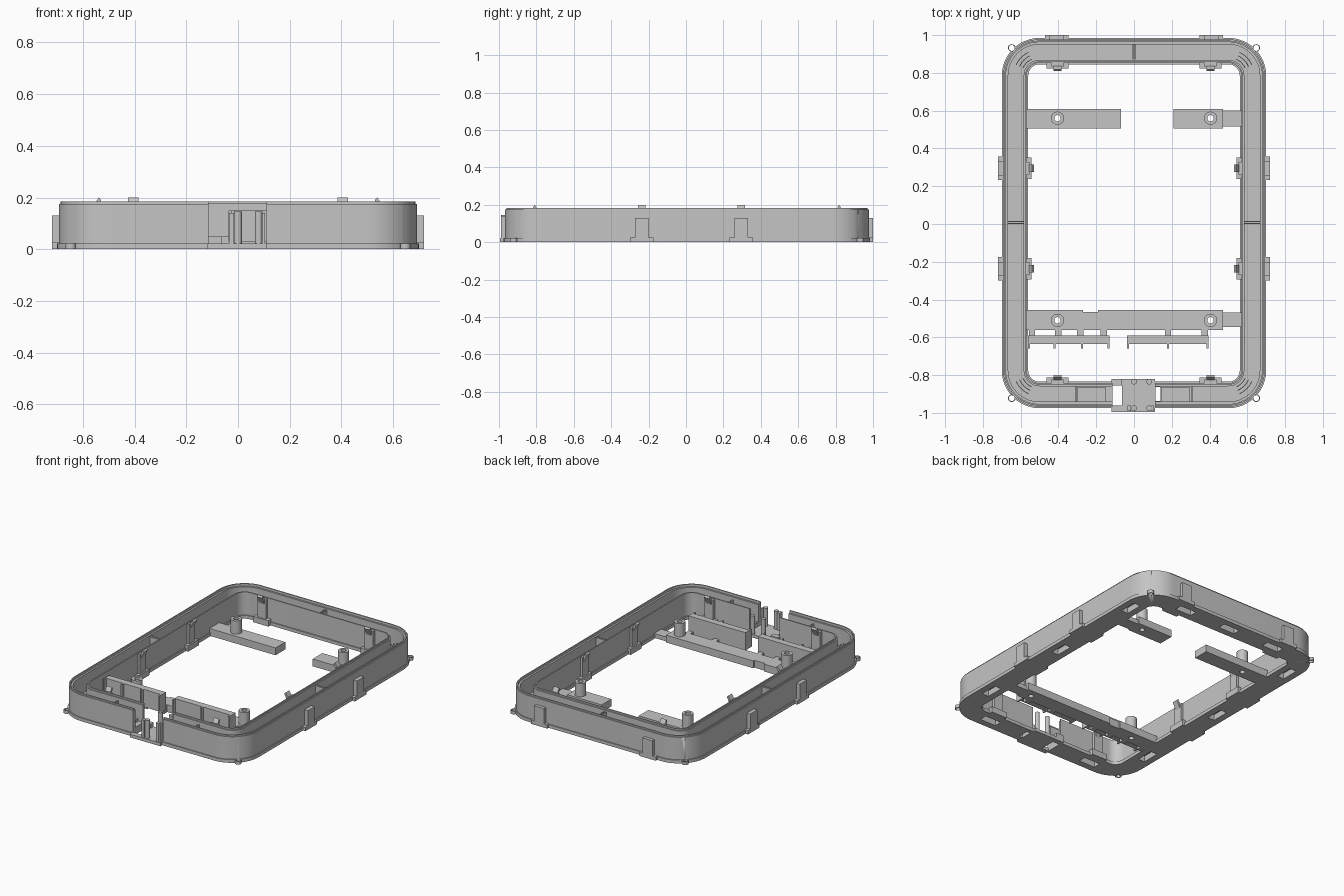
import bpy, bmesh, math
from mathutils import Matrix, Vector

if "Cube" in bpy.data.objects:
    bpy.data.objects.remove(bpy.data.objects["Cube"])

grey = bpy.data.materials.new("light_grey")
grey.diffuse_color = (0.56, 0.56, 0.56, 1)
grey.use_nodes = True
grey.node_tree.nodes["Principled BSDF"].inputs["Base Color"].default_value = grey.diffuse_color
CY = 0.005  # frame centre in y


def finish(bm, name, smooth=False):
    bmesh.ops.recalc_face_normals(bm, faces=bm.faces)
    if bm.calc_volume(signed=True) < 0:
        bmesh.ops.reverse_faces(bm, faces=bm.faces)
    me = bpy.data.meshes.new(name)
    bm.to_mesh(me)
    bm.free()
    me.materials.append(grey)
    ob = bpy.data.objects.new(name, me)
    bpy.context.collection.objects.link(ob)
    if smooth:
        bpy.ops.object.select_all(action='DESELECT')
        ob.select_set(True)
        bpy.context.view_layer.objects.active = ob
        bpy.ops.object.shade_smooth_by_angle(angle=math.radians(30))
    return ob


def boxes(name, items):
    """Each item is x0, x1, y0, y1, z0, z1."""
    bm = bmesh.new()
    for x0, x1, y0, y1, z0, z1 in items:
        m = Matrix.Translation(((x0 + x1) / 2, (y0 + y1) / 2, (z0 + z1) / 2))
        m = m @ Matrix.Diagonal((x1 - x0, y1 - y0, z1 - z0, 1))
        bmesh.ops.create_cube(bm, size=1, matrix=m)
    return finish(bm, name)


def cylinders(name, spots, r, z0, z1, n=24):
    bm = bmesh.new()
    for x, y in spots:
        bmesh.ops.create_cone(bm, cap_ends=True, segments=n, radius1=r, radius2=r, depth=z1 - z0,
                              matrix=Matrix.Translation((x, y, (z0 + z1) / 2)))
    return finish(bm, name, True)


def strip(bm, rings, closed=True):
    """Skin a row of closed rings; cap the ends when the row is open."""
    for k in range(len(rings) - (0 if closed else 1)):
        a, b = rings[k], rings[(k + 1) % len(rings)]
        for i in range(len(a)):
            j = (i + 1) % len(a)
            bm.faces.new((a[i], a[j], b[j], b[i]))
    if not closed:
        bm.faces.new(rings[0])
        bm.faces.new(rings[-1])


def tube(name, x, y, r0, r1, z0, z1, n=24):
    bm = bmesh.new()
    strip(bm, [[bm.verts.new((x + r * math.cos(a), y + r * math.sin(a), z))
                for r, z in ((r0, z0), (r1, z0), (r1, z1), (r0, z1))]
               for a in (2 * math.pi * k / n for k in range(n))])
    return finish(bm, name, True)


def cut(target, cutter):
    cutter.hide_render = True
    cutter.hide_viewport = True
    mod = target.modifiers.new("cut", 'BOOLEAN')
    mod.operation = 'DIFFERENCE'
    mod.solver = 'EXACT'
    mod.object = cutter


# Channel frame: cross-section (inward offset, z) swept round from one side of the front gap to the other
section = [(0, 0), (0, .022), (.007, .022), (.007, .175), (.014, .175), (.014, .184),
           (.022, .184), (.022, .168), (.034, .168), (.034, .05), (.116, .05), (.116, .168),
           (.124, .168), (.124, .178), (.132, .178), (.132, .022), (.14, .022), (.14, 0)]
HX, HY, R, N = .70, .98, .2, 12
bm = bmesh.new()
rings = [[bm.verts.new((.11, CY - HY + d, z)) for d, z in section]]
for q, sx, sy in ((3, 1, -1), (0, 1, 1), (1, -1, 1), (2, -1, -1)):
    for k in range(N + 1):
        a = math.pi / 2 * (q + k / N)
        rings.append([bm.verts.new((sx * (HX - R) + (R - d) * math.cos(a),
                                    CY + sy * (HY - R) + (R - d) * math.sin(a), z)) for d, z in section])
rings.append([bm.verts.new((-.115, CY - HY + d, z)) for d, z in section])
strip(bm, rings, closed=False)
frame = finish(bm, "channel_frame", True)

# Underside slots and the hole beside the front gap
slots = [(x - .06, x + .06, y - .025, y + .025, -.05, .04)
         for x, y in [(-.35, .915), (0, .915), (.35, .915), (-.4, -.905), (.4, -.905)]]
slots += [(s * .63 - .025, s * .63 + .025, y - .06, y + .06, -.05, .04)
          for s in (-1, 1) for y in (.72, .05, -.62)]
slots.append((.114, .14, -.938, -.862, -.05, .1))
cut(frame, boxes("slot_cutter", slots))

# Corner holes with ring feet
corners = [(s * .647, y) for s in (-1, 1) for y in (.932, -.922)]
cut(frame, cylinders("corner_cutter", corners, .0155, -.05, .3, 20))
for x, y in corners:
    tube("corner_foot", x, y, .0155, .02, 0, .022, 20)

# Ribs across the channel
boxes("channel_ribs", [(s * .625 - .043, s * .625 + .043, y, y + .006, .045, .16)
                       for s in (-1, 1) for y in (0, .011)]
      + [(-.008, -.003, .87, .952, .045, .16), (.003, .008, .87, .952, .045, .16)]
      + [(s * .305 - .004, s * .305 + .004, -.943, -.857, .045, .15) for s in (-1, 1)])
boxes("channel_pads", [(-.30, -.15, -.94, -.862, .045, .07), (.142, .295, -.94, -.862, .045, .07)])

# Small curved ridges at the channel corners
bm = bmesh.new()
for sx in (-1, 1):
    for sy in (-1, 1):
        for r in (.095, .115, .135):
            strip(bm, [[bm.verts.new((sx * (.5 + rr * math.cos(a)), CY + sy * (.78 + rr * math.sin(a)), z))
                        for rr, z in ((r, .045), (r + .004, .045), (r + .004, .10), (r, .10))]
                       for a in (math.radians(25 + 40 * k / 6) for k in range(7))], closed=False)
finish(bm, "corner_ridges")

# Connector plate with four pins in the front gap
boxes("connector_plate", [(-.063, .11, -.995, -.82, 0, .022), (-.12, -.063, -.995, -.96, 0, .022),
                          (-.12, -.063, -.855, -.82, 0, .05)])
cylinders("connector_pins", [(x, y) for x in (0, .08) for y in (-.835, -.975)], .015, .02, .145, 16)
boxes("connector_stop", [(-.035, -.016, -.99, -.96, .02, .14), (.092, .104, -.99, -.96, .02, .14)])

# Cross bars with screw bosses
back_bar = boxes("back_cross_bar", [(-.57, -.07, .505, .61, 0, .05), (-.07, .21, .56, .61, 0, .05),
                                    (.21, .47, .505, .61, 0, .05), (.47, .57, .515, .60, 0, .03)])
front_bar = boxes("front_cross_bar", [(-.57, -.27, -.56, -.455, 0, .05), (-.27, -.19, -.56, -.467, 0, .05),
                                      (-.19, .47, -.56, -.455, 0, .05), (.47, .57, -.545, -.468, 0, .03)])
for bar, y in ((back_bar, .56), (front_bar, -.51)):
    cut(bar, cylinders("screw_cutter", [(-.405, y), (.405, y)], .017, -.02, .2))
    for x in (-.405, .405):
        tube("screw_boss", x, y, .017, .035, .001, .14)

# Rails in front of the front bar, with tabs and prongs
boxes("front_rail", [(-.56, -.13, -.635, -.59, .03, .15), (-.037, .395, -.635, -.59, .03, .15)])
boxes("rail_tabs", [(x - .017, x + .017, -.595, -.555, .0, .05) for x in (-.54, -.40, -.285, -.16, .18, .375)])
boxes("rail_prongs", [(x - .005, x + .005, -.658, -.63, .03, .15)
                      for x in (-.555, -.42, -.275, -.136, -.031, .18, .39)])


def clip(name, x, y, angle, outer):
    """Clip at an inner or outer wall; local +y points away from the wall."""
    if outer:
        ob = boxes(name, [(-.062, .062, -.01, .016, 0, .025), (-.037, .037, -.01, .016, .02, .13)])
    else:
        ob = boxes(name, [(-.058, .058, -.01, .022, 0, .04), (-.032, .032, -.01, .012, .03, .172)])
        # leaning hook at the top
        bm = bmesh.new()
        bm.from_mesh(ob.data)
        strip(bm, [[bm.verts.new((sx, yy, z)) for yy, z in
                    ((-.004, .15), (.012, .14), (.036, .19), (.026, .2))] for sx in (-.02, .02)], closed=False)
        bmesh.ops.recalc_face_normals(bm, faces=bm.faces)
        bm.to_mesh(ob.data)
        bm.free()
    ob.matrix_world = Matrix.Translation(Vector((x, y, 0))) @ Matrix.Rotation(angle, 4, 'Z')


# Clips around the inside and outside
for s in (-1, 1):
    for y in (.295, -.237):
        clip("side_outer_clip", s * .703, y, -s * math.pi / 2, True)
        clip("side_inner_clip", s * .565, y, s * math.pi / 2, False)
    clip("back_outer_clip", s * .41, .984, 0, True)
    clip("back_inner_clip", s * .405, .845, math.pi, False)
    clip("front_inner_clip", s * .405, -.835, 0, False)
